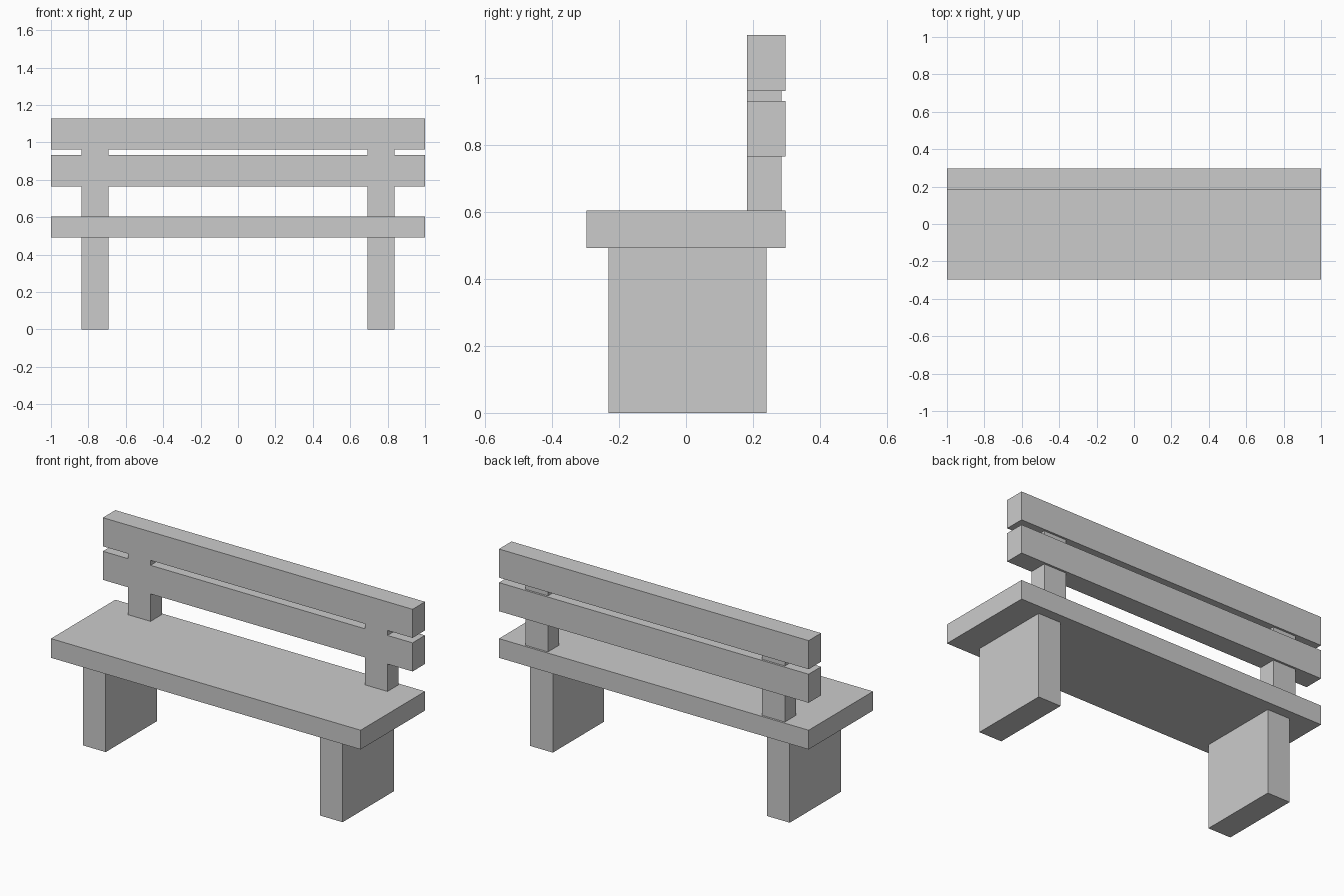
import bpy
import bmesh
from mathutils import Matrix, Vector

if "Cube" in bpy.data.objects:
    bpy.data.objects.remove(bpy.data.objects["Cube"])


def box(name, x, y, z, mirrored=False):
    """Box from (min, max) ranges; optionally mirrored across x = 0."""
    lo, hi = Vector((x[0], y[0], z[0])), Vector((x[1], y[1], z[1]))
    bm = bmesh.new()
    bmesh.ops.create_cube(
        bm, size=1,
        matrix=Matrix.Translation((lo + hi) / 2) @ Matrix.Diagonal((*(hi - lo), 1)))
    mesh = bpy.data.meshes.new(name)
    bm.to_mesh(mesh)
    bm.free()
    obj = bpy.data.objects.new(name, mesh)
    bpy.context.collection.objects.link(obj)
    if mirrored:
        mod = obj.modifiers.new("mirror", 'MIRROR')
        mod.use_mirror_merge = False
    return obj


FULL = (-1, 1)
SIDE = (0.692, 0.838)
SLAT_Y = (0.182, 0.297)
POST_Y = (0.182, 0.285)

# Seat plank and slab legs
box("seat", FULL, (-0.297, 0.297), (0.493, 0.605))
box("legs", SIDE, (-0.232, 0.24), (0, 0.493), mirrored=True)

# Backrest slats
box("lower_back_slat", FULL, SLAT_Y, (0.765, 0.932))
box("upper_back_slat", FULL, SLAT_Y, (0.961, 1.128))

# Back posts, flush with the slat fronts, in the gaps below and between slats
box("lower_back_posts", SIDE, POST_Y, (0.605, 0.765), mirrored=True)
box("upper_back_posts", SIDE, POST_Y, (0.932, 0.961), mirrored=True)
